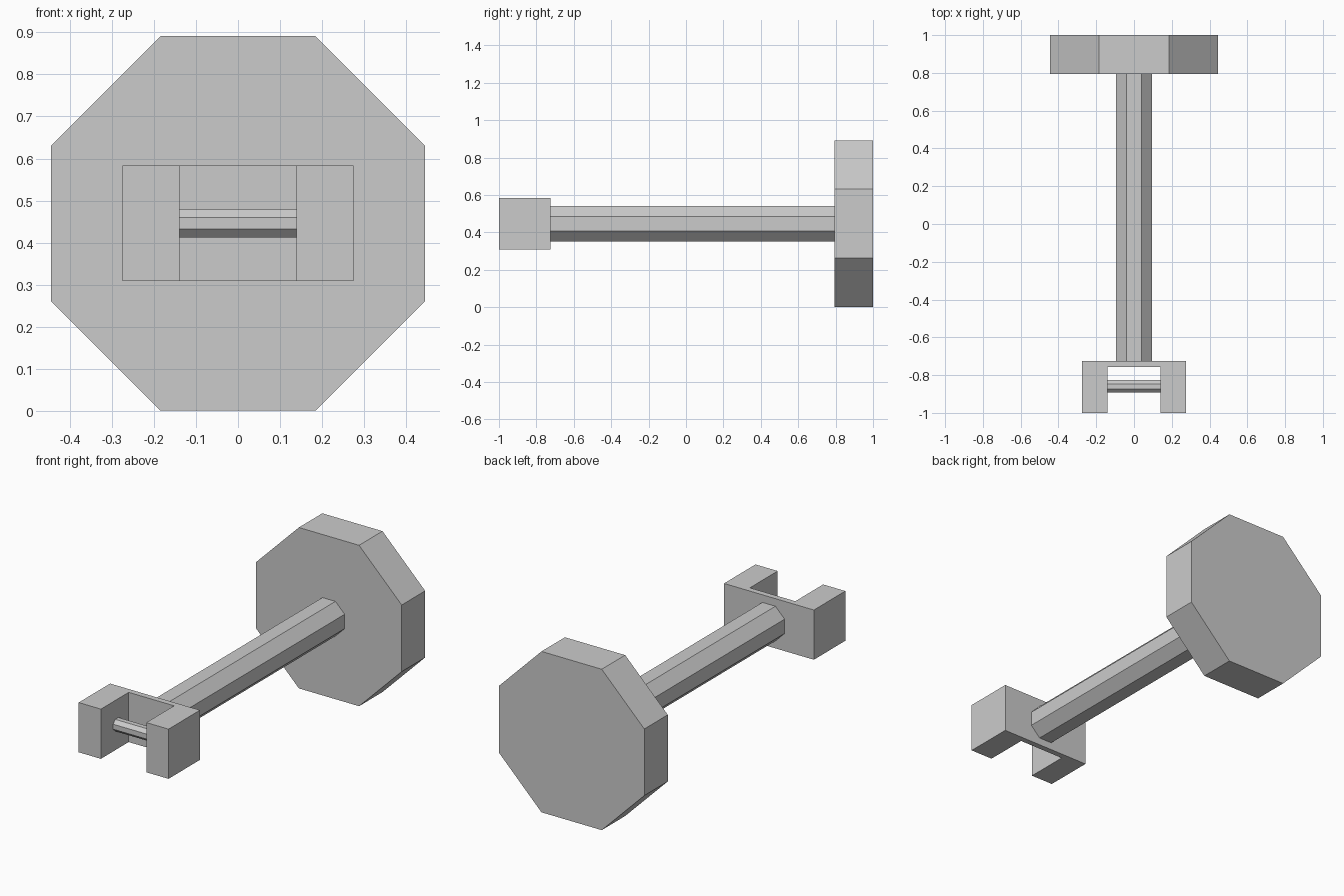
import bpy, bmesh, math
from mathutils import Matrix

if "Cube" in bpy.data.objects:
    bpy.data.objects.remove(bpy.data.objects["Cube"])

CZ = 0.446  # height of the common axis

grey = bpy.data.materials.new("plain grey")
grey.diffuse_color = (0.6, 0.6, 0.6, 1)
grey.use_nodes = True
grey.node_tree.nodes["Principled BSDF"].inputs["Base Color"].default_value = grey.diffuse_color


def finish(name, bm):
    bmesh.ops.recalc_face_normals(bm, faces=bm.faces)
    me = bpy.data.meshes.new(name)
    bm.to_mesh(me)
    bm.free()
    me.materials.append(grey)
    ob = bpy.data.objects.new(name, me)
    bpy.context.collection.objects.link(ob)
    return ob


def octagon_bar(name, apothem, length, centre, axis):
    """Eight-sided prism with flat sides up, lying along the given axis."""
    bm = bmesh.new()
    r = apothem / math.cos(math.pi / 8)
    bmesh.ops.create_cone(bm, cap_ends=True, segments=8, radius1=r, radius2=r, depth=length)
    # put a flat side (not a corner) on each main direction
    if not any(abs(abs(v.co.x) - apothem) < 1e-4 for v in bm.verts):
        bmesh.ops.rotate(bm, verts=bm.verts, matrix=Matrix.Rotation(math.pi / 8, 3, 'Z'))
    turn = Matrix.Rotation(math.pi / 2, 3, 'X' if axis == 'Y' else 'Y')
    bmesh.ops.rotate(bm, verts=bm.verts, matrix=turn)
    bmesh.ops.translate(bm, verts=bm.verts, vec=centre)
    return finish(name, bm)


# Large end disc and shaft
octagon_bar("end_disc", 0.445, 0.205, (0, 0.8975, CZ), 'Y')
octagon_bar("shaft", 0.096, 1.52, (0, 0.035, CZ), 'Y')

# U-shaped fork: extruded profile
half = [(0.275, -0.725), (0.275, -1.0), (0.139, -1.0), (0.139, -0.757)]
outline = half + [(-x, y) for x, y in reversed(half)]
bm = bmesh.new()
face = bm.faces.new([bm.verts.new((x, y, 0.309)) for x, y in outline])
top = bmesh.ops.extrude_face_region(bm, geom=[face])["geom"]
bmesh.ops.translate(bm, verts=[g for g in top if isinstance(g, bmesh.types.BMVert)], vec=(0, 0, 0.275))
finish("fork", bm)

# Thin pin across the fork
octagon_bar("cross_pin", 0.033, 0.278, (0, -0.86, CZ), 'X')
